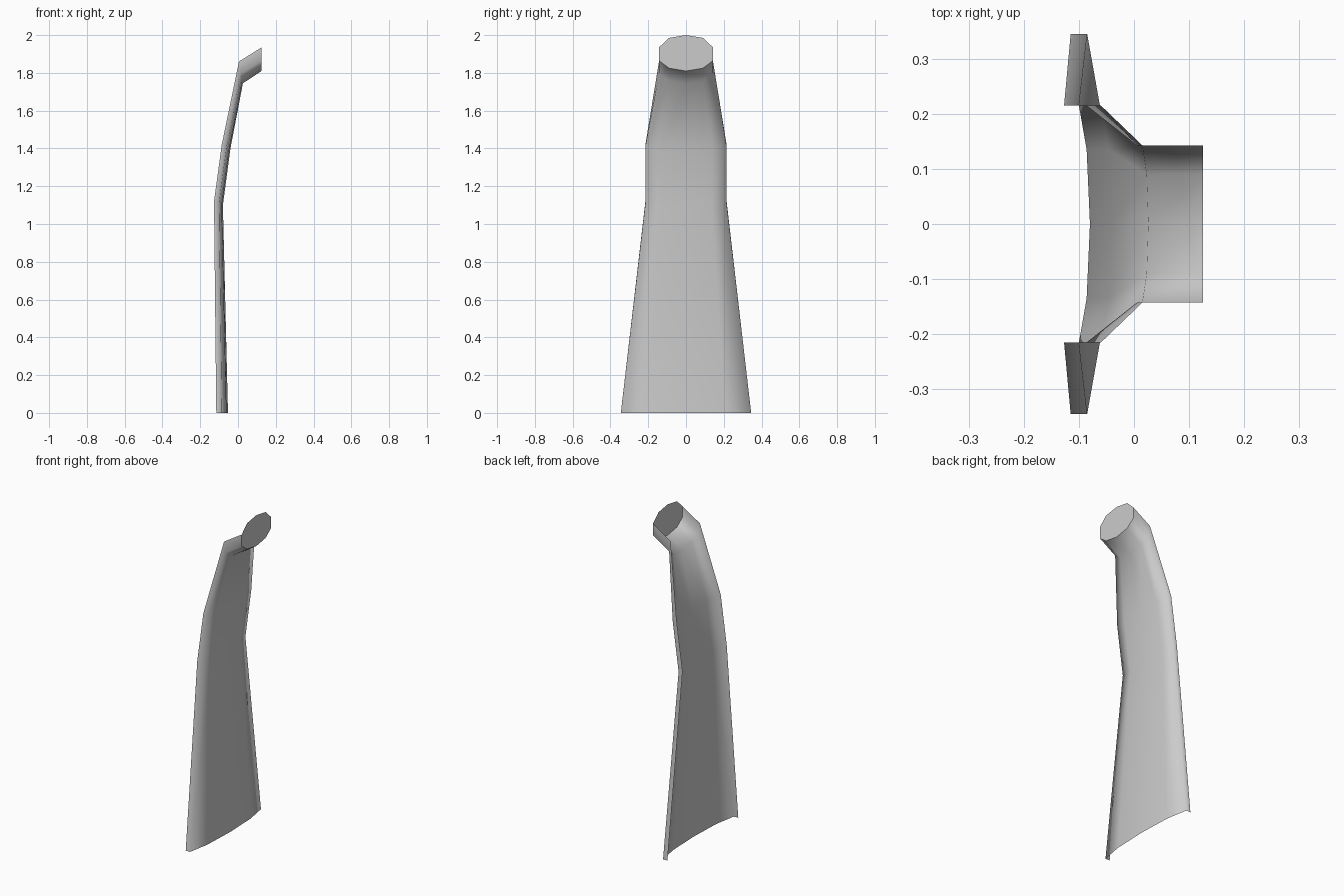
import bpy

cube = bpy.data.objects.get("Cube")
if cube:
    bpy.data.objects.remove(cube, do_unlink=True)

# Plain grey for the whole model
grey = bpy.data.materials.new("plain grey")
grey.use_nodes = True
colour = (0.6, 0.6, 0.6, 1)
grey.diffuse_color = colour
grey.node_tree.nodes["Principled BSDF"].inputs["Base Color"].default_value = colour


def build(name, verts, faces, smooth):
    mesh = bpy.data.meshes.new(name)
    mesh.from_pydata(verts, [], faces)
    mesh.materials.append(grey)
    for poly in mesh.polygons:
        poly.use_smooth = smooth
    obj = bpy.data.objects.new(name, mesh)
    bpy.context.collection.objects.link(obj)
    return obj


def mirrored(half):
    """Complete a half section (rim to centre) across y = 0."""
    return half + [(x, -y, z) for x, y, z in reversed(half[:-1])]


# Half sections from the round end down to the foot: rim, lip, flank, centre
neck_end = [(.125, .143, 1.935), (.125, .143, 1.865), (.125, .09, 1.825), (.125, 0, 1.81)]
neck_bend = [(.005, .143, 1.86), (.015, .143, 1.795), (.023, .09, 1.757), (.026, 0, 1.745)]
shoulder = [(-.086, .215, 1.42), (-.06, .215, 1.41), (-.046, .135, 1.4), (-.04, 0, 1.4)]
waist = [(-.127, .215, 1.12), (-.1, .215, 1.11), (-.086, .135, 1.1), (-.08, 0, 1.1)]
foot = [(-.115, .345, 0), (-.085, .345, 0), (-.061, .21, 0), (-.053, 0, 0)]
rows = [mirrored(s) for s in (neck_end, neck_bend, shoulder, waist, foot)]

# Curved sheet lofted through the sections
n = len(rows[0])
faces = [(r * n + c, r * n + c + 1, (r + 1) * n + c + 1, (r + 1) * n + c)
         for r in range(len(rows) - 1) for c in range(n - 1)]
build("curved_blade", [v for row in rows for v in row], faces, True)

# Ten-sided flat cap closing the neck
cap = rows[0] + [(.125, -.09, 1.985), (.125, 0, 2), (.125, .09, 1.985)]
build("end_cap", cap, [tuple(reversed(range(len(cap))))], False)
